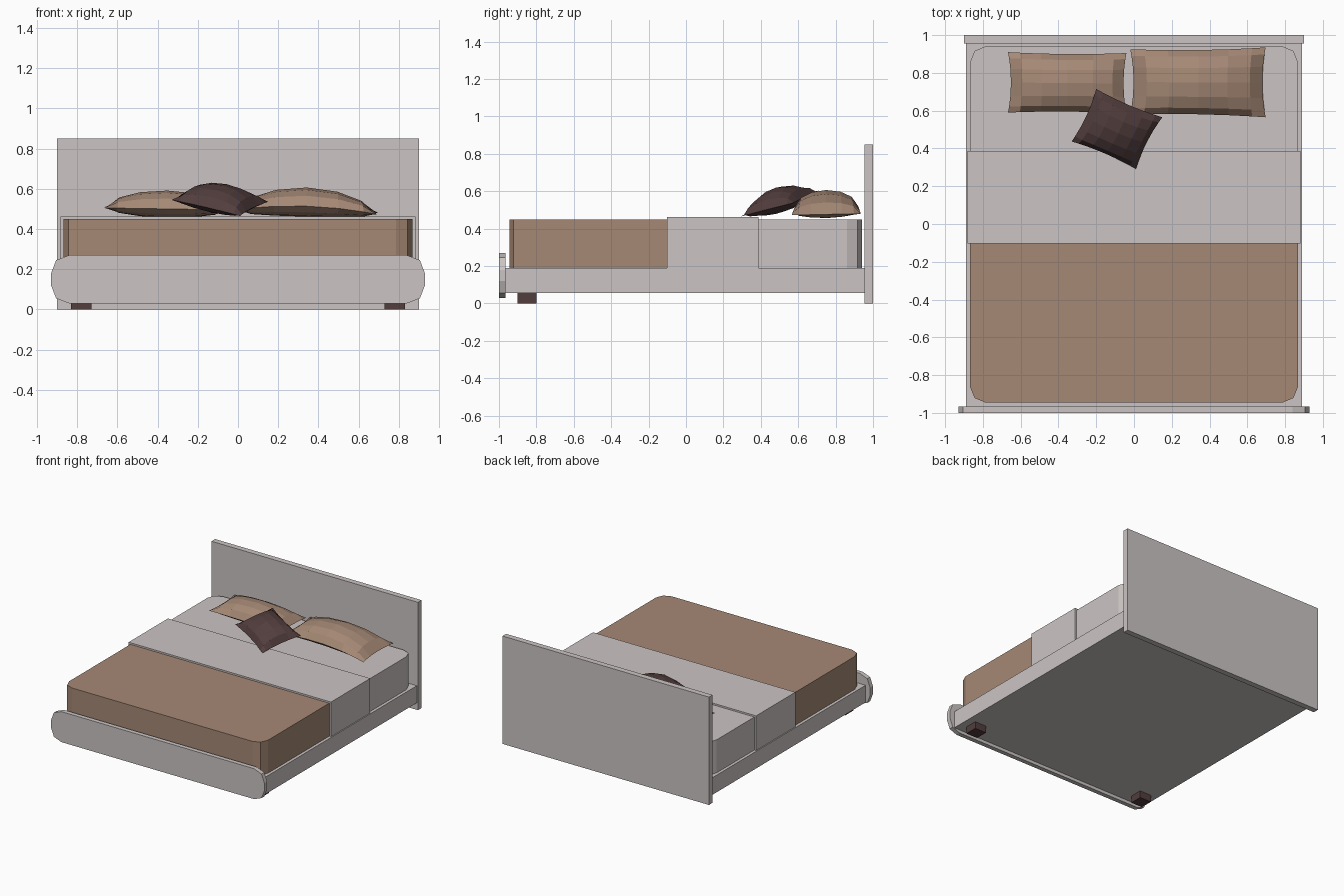
import bpy, bmesh, math
from mathutils import Vector

if "Cube" in bpy.data.objects:
    bpy.data.objects.remove(bpy.data.objects["Cube"])


def material(name, rgb):
    m = bpy.data.materials.new(name)
    m.diffuse_color = (*rgb, 1)
    m.use_nodes = True
    m.node_tree.nodes["Principled BSDF"].inputs["Base Color"].default_value = m.diffuse_color
    return m


GREY = material("pale_grey", (0.60, 0.56, 0.55))
BROWN = material("tan_brown", (0.38, 0.25, 0.18))
DARK = material("dark_maroon", (0.085, 0.047, 0.047))


def finish(bm, name, mat):
    bmesh.ops.recalc_face_normals(bm, faces=bm.faces)
    me = bpy.data.meshes.new(name)
    bm.to_mesh(me)
    bm.free()
    me.materials.append(mat)
    ob = bpy.data.objects.new(name, me)
    bpy.context.collection.objects.link(ob)
    return ob


def prism(name, points, offset, mat):
    """Extrude a flat outline along an offset vector."""
    bm = bmesh.new()
    face = bm.faces.new([bm.verts.new(p) for p in points])
    ext = bmesh.ops.extrude_face_region(bm, geom=[face])
    moved = [g for g in ext["geom"] if isinstance(g, bmesh.types.BMVert)]
    bmesh.ops.translate(bm, verts=moved, vec=offset)
    # keep the starting cap so the solid is closed
    if not face.is_valid or len(bm.faces) < len(points) + 2:
        bmesh.ops.holes_fill(bm, edges=bm.edges)
    return finish(bm, name, mat)


def box(name, x0, x1, y0, y1, z0, z1, mat):
    pts = [(x0, y0, z0), (x1, y0, z0), (x1, y1, z0), (x0, y1, z0)]
    return prism(name, pts, (0, 0, z1 - z0), mat)


def mattress(name, y_flat, y_round, mat, w=0.867, r=0.08, z0=0.19, z1=0.45):
    """Slab with its two corners at y_round rounded."""
    s = 1 if y_round > y_flat else -1
    arc = [(w - r + r * math.cos(a), y_round - s * r + s * r * math.sin(a))
           for a in (0, math.pi / 4, math.pi / 2)]
    half = [(w, y_flat)] + arc
    pts = [(x, y, z0) for x, y in half] + [(-x, y, z0) for x, y in reversed(half)]
    return prism(name, pts, (0, 0, z1 - z0), mat)


def pillow(name, corners, top, bottom, arch, pinch, mat):
    """Faceted pillow over four corners: front-left, front-right, back-right, back-left."""
    a, b, c, d = (Vector(p) for p in corners)
    normal = (b - a).cross(d - a).normalized()
    steps = (-1, -0.8, -0.45, 0, 0.45, 0.8, 1)
    bm = bmesh.new()
    for height in (top, -bottom):
        rows = []
        for v in steps:
            row = []
            for u in steps:
                pu = u * (1 - pinch * (1 - v * v))
                pv = v * (1 - pinch * (1 - u * u))
                s, t = (pu + 1) / 2, (pv + 1) / 2
                p = a.lerp(b, s).lerp(d.lerp(c, s), t)
                bulge = ((1 - u * u) * (1 - v * v)) ** 0.55
                row.append(bm.verts.new(p + normal * (height * bulge + arch * (1 - u * u))))
            rows.append(row)
        for r0, r1 in zip(rows, rows[1:]):
            for i in range(len(steps) - 1):
                bm.faces.new((r0[i], r0[i + 1], r1[i + 1], r1[i]))
    bmesh.ops.remove_doubles(bm, verts=bm.verts, dist=0.0005)
    return finish(bm, name, mat)


# frame: headboard, base and front feet
box("headboard", -0.9, 0.9, 0.955, 1.0, 0, 0.85, GREY)
box("bed_base", -0.89, 0.89, -0.965, 0.955, 0.055, 0.19, GREY)
for side, x in (("left", -0.78), ("right", 0.78)):
    box("front_foot_" + side, x - 0.05, x + 0.05, -0.9, -0.8, 0, 0.055, DARK)

# footboard with rounded ends
end = [(0.84, 0.03), (0.905, 0.055), (0.93, 0.12), (0.93, 0.18), (0.905, 0.245), (0.84, 0.27)]
outline = [(x, -1, z) for x, z in end] + [(-x, -1, z) for x, z in reversed(end)]
prism("footboard", outline, (0, 0.035, 0), GREY)

# mattress, blanket and folded sheet
mattress("mattress", -0.10, 0.94, GREY)
mattress("blanket", -0.10, -0.945, BROWN)
box("folded_sheet", -0.882, 0.882, -0.102, 0.387, 0.19, 0.463, GREY)

# pillows and cushion
pillow("pillow_left", [(-0.667, 0.59, 0.505), (-0.04, 0.585, 0.495),
                       (-0.04, 0.905, 0.495), (-0.667, 0.91, 0.51)],
       0.09, 0.045, 0.0, 0.05, BROWN)
pillow("pillow_right", [(-0.02, 0.58, 0.495), (0.697, 0.565, 0.472),
                        (0.697, 0.935, 0.48), (-0.02, 0.925, 0.50)],
       0.09, 0.055, 0.03, 0.05, BROWN)
pillow("cushion", [(-0.33, 0.437, 0.545), (0.01, 0.292, 0.465),
                   (0.15, 0.565, 0.535), (-0.20, 0.715, 0.605)],
       0.085, 0.05, 0.0, 0.07, DARK)
